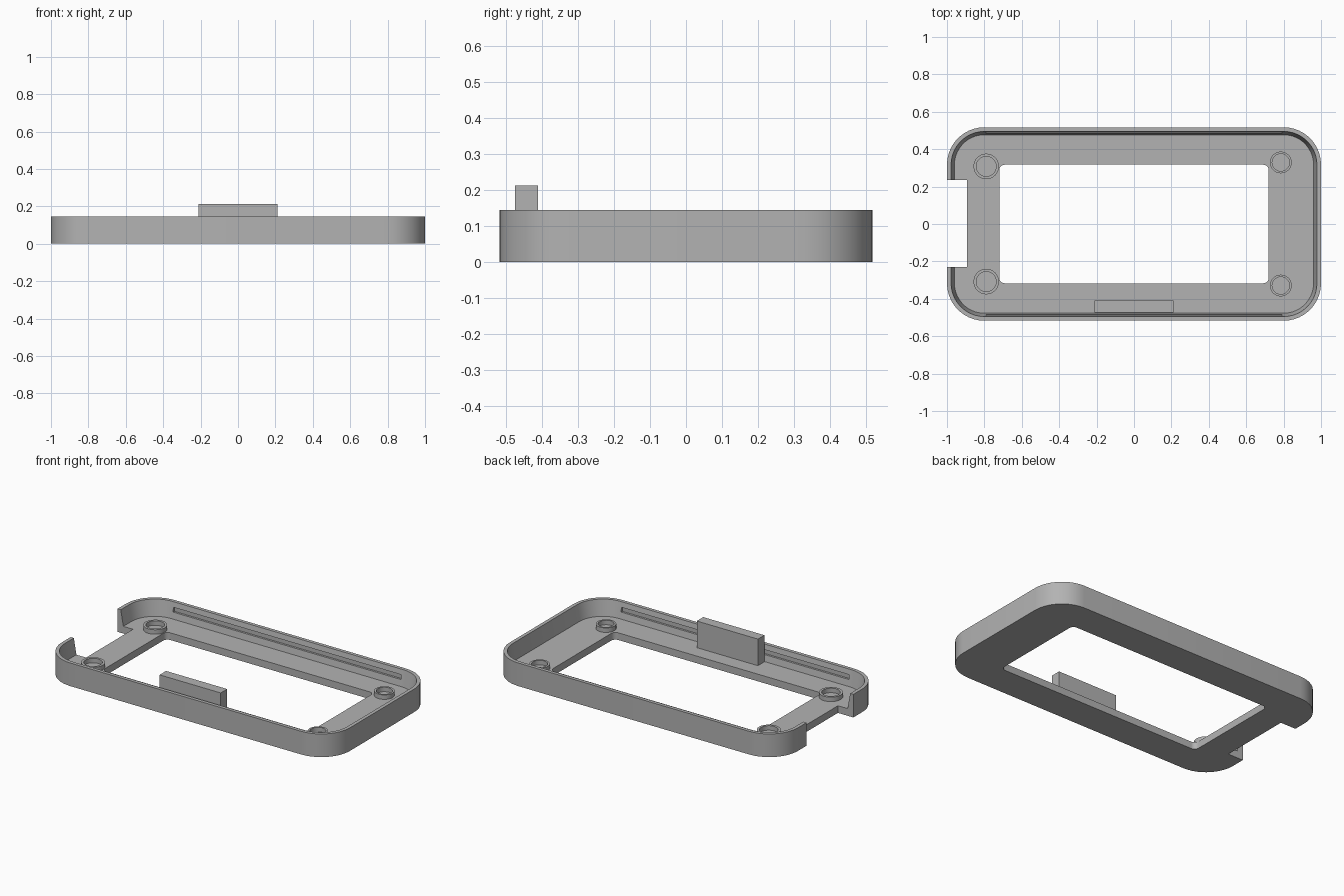
import bpy, bmesh
from math import sin, cos, pi

cube = bpy.data.objects.get("Cube")
if cube:
    bpy.data.objects.remove(cube, do_unlink=True)

grey = bpy.data.materials.new("plain grey")
grey.use_nodes = True
colour = (0.45, 0.45, 0.45, 1)
grey.diffuse_color = colour
bsdf = next(n for n in grey.node_tree.nodes if n.type == 'BSDF_PRINCIPLED')
bsdf.inputs["Base Color"].default_value = colour

HALF_X, HALF_Y, HEIGHT, FLOOR = 1.0, 0.517, 0.145, 0.045
STEPS = 12


def rounded_loop(hx, hy, r, z):
    """Counter-clockwise rounded rectangle (a circle when hx = hy = r)."""
    points = []
    for corner, (sx, sy) in enumerate([(1, 1), (-1, 1), (-1, -1), (1, -1)]):
        for i in range(STEPS):
            a = (corner + i / (STEPS - 1) * 0.98 + 0.01) * pi / 2
            points.append((sx * (hx - r) + r * cos(a), sy * (hy - r) + r * sin(a), z))
    return points


def add_object(name, bm):
    bmesh.ops.recalc_face_normals(bm, faces=bm.faces)
    mesh = bpy.data.meshes.new(name)
    bm.to_mesh(mesh)
    bm.free()
    obj = bpy.data.objects.new(name, mesh)
    bpy.context.collection.objects.link(obj)
    mesh.materials.append(grey)
    return obj


def closed_ring(name, loops, location=(0, 0, 0)):
    """Joins loops in order and the last back to the first."""
    bm = bmesh.new()
    rings = [[bm.verts.new(p) for p in loop] for loop in loops]
    for k, a in enumerate(rings):
        b = rings[(k + 1) % len(rings)]
        for i in range(len(a)):
            j = (i + 1) % len(a)
            bm.faces.new((a[i], a[j], b[j], b[i]))
    obj = add_object(name, bm)
    obj.location = location
    return obj


def box(name, low, high):
    bm = bmesh.new()
    bmesh.ops.create_cube(bm, size=1)
    for v in bm.verts:
        v.co = [(l + h) / 2 + c * (h - l) for l, h, c in zip(low, high, v.co)]
    return add_object(name, bm)


def select_only(obj):
    bpy.ops.object.select_all(action='DESELECT')
    obj.select_set(True)
    bpy.context.view_layer.objects.active = obj


def cut(target, cutter):
    cutter.hide_render = True
    mod = target.modifiers.new("cut", 'BOOLEAN')
    mod.operation, mod.solver, mod.object = 'DIFFERENCE', 'EXACT', cutter
    select_only(target)
    bpy.ops.object.modifier_apply(modifier=mod.name)
    bpy.data.objects.remove(cutter, do_unlink=True)


def smooth(obj):
    select_only(obj)
    bpy.ops.object.shade_smooth_by_angle(angle=0.5)


# Tray: outer wall, thin rim, slightly sloped inner wall, floor with an opening
def inset(d, z):
    return rounded_loop(HALF_X - d, HALF_Y - d, 0.2 - d, z)


tray = closed_ring("tray_frame", [
    inset(0, 0), inset(0, HEIGHT), inset(0.022, HEIGHT), inset(0.04, FLOOR),
    rounded_loop(0.72, 0.317, 0.03, FLOOR), rounded_loop(0.72, 0.317, 0.03, 0)])

# Connector notch through the right end
cut(tray, box("notch_cutter", (-1.1, -0.23, -0.1), (-0.893, 0.235, 0.3)))

# Long snap grooves inside the two long walls
for side in (-1, 1):
    y = sorted((side * 0.46, side * 0.497))
    cut(tray, box("groove_cutter", (-0.79, y[0], 0.085), (0.79, y[1], 0.113)))
smooth(tray)

# Screw bosses standing on the floor
for end, x, y, outer, inner in (("right", -0.79, 0.308, 0.068, 0.053),
                                ("left", 0.785, 0.329, 0.058, 0.046)):
    for place, side in (("front", -1), ("back", 1)):
        boss = closed_ring(f"{place}_{end}_boss", [
            rounded_loop(r, r, r, z) for r, z in
            ((outer, 0.03), (outer, 0.073), (inner, 0.073), (inner, 0.03))], (x, side * y, 0))
        smooth(boss)

# Upright tab beside the front wall
box("front_tab", (-0.212, -0.474, 0.04), (0.212, -0.41, 0.212))
